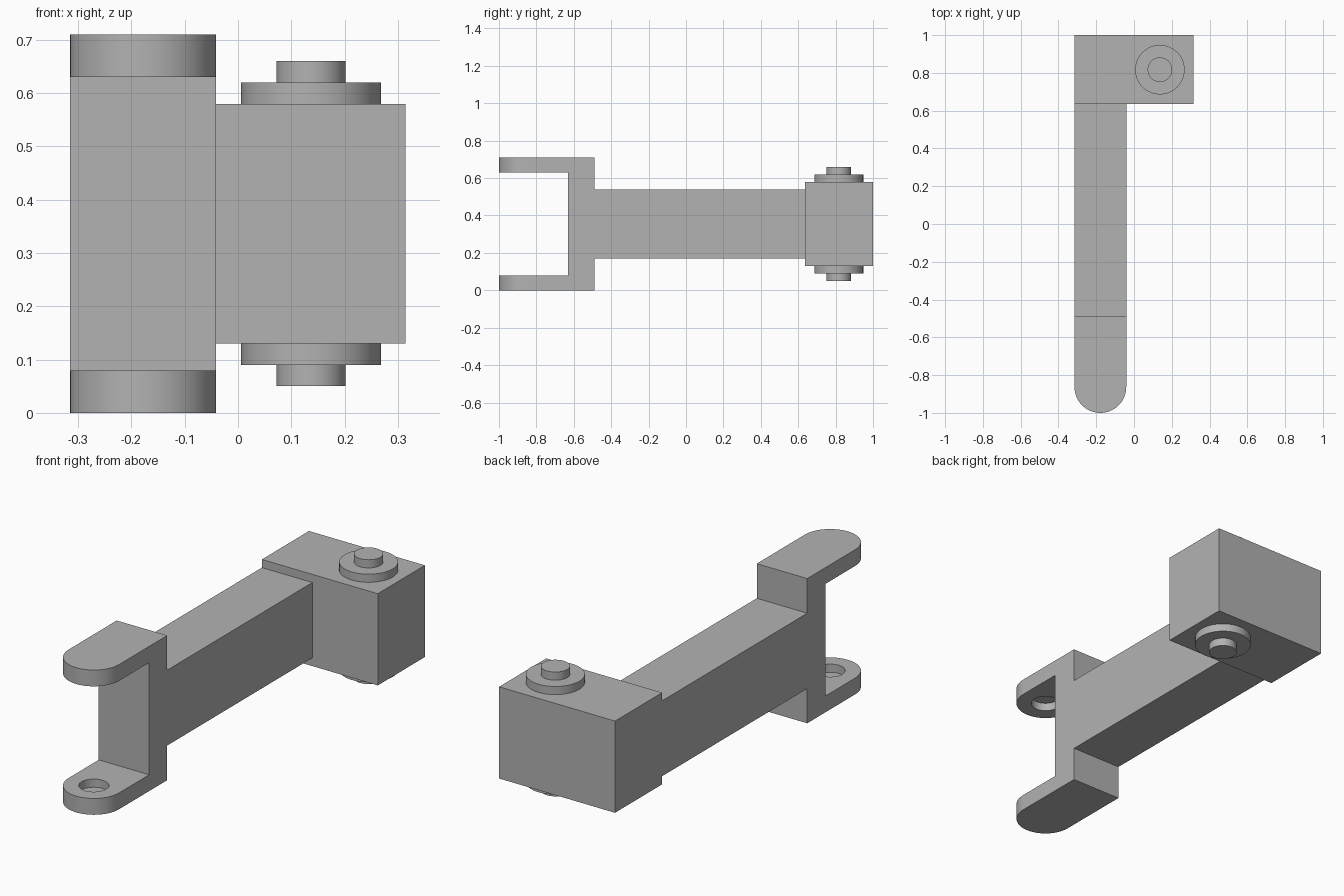
import bpy
import bmesh
import math

cube = bpy.data.objects.get("Cube")
if cube:
    bpy.data.objects.remove(cube, do_unlink=True)

grey = bpy.data.materials.new("plain grey")
grey.use_nodes = True
colour = (0.448, 0.448, 0.448, 1)
grey.diffuse_color = colour
grey.node_tree.nodes["Principled BSDF"].inputs["Base Color"].default_value = colour

# Shared dimensions
LEFT, RIGHT = -0.315, 0.314
ARM_RIGHT = -0.041
HEIGHT = 0.71
MID_Z = HEIGHT / 2 
EYE_X = (LEFT + ARM_RIGHT) / 2
EYE_R = (ARM_RIGHT - LEFT) / 2
EYE_Y = EYE_R - 1
PIN_X, PIN_Y, PIN_R = 0.137, 0.817, 0.065
PRONG = 0.08


def smooth(obj):
    bpy.ops.object.select_all(action="DESELECT")
    obj.select_set(True)
    bpy.context.view_layer.objects.active = obj
    bpy.ops.object.shade_smooth_by_angle(angle=math.radians(30))


def prism(name, outline, z0, z1):
    """Extrude an outline in the ground plane from z0 up to z1."""
    bm = bmesh.new()
    base = bm.faces.new([bm.verts.new((x, y, z0)) for x, y in outline])
    top = bmesh.ops.extrude_face_region(bm, geom=[base])["geom"]
    verts = [v for v in top if isinstance(v, bmesh.types.BMVert)]
    bmesh.ops.translate(bm, verts=verts, vec=(0, 0, z1 - z0))
    bmesh.ops.recalc_face_normals(bm, faces=bm.faces)
    mesh = bpy.data.meshes.new(name)
    bm.to_mesh(mesh)
    bm.free()
    mesh.materials.append(grey)
    obj = bpy.data.objects.new(name, mesh)
    bpy.context.collection.objects.link(obj)
    smooth(obj)
    return obj


def rectangle(x0, x1, y0, y1):
    return [(x0, y0), (x1, y0), (x1, y1), (x0, y1)]


def arc(x, y, r, start=0, sweep=2 * math.pi, steps=48, closed=True):
    count = steps if closed else steps + 1
    return [(x + r * math.cos(start + sweep * i / steps),
             y + r * math.sin(start + sweep * i / steps)) for i in range(count)]


# Main body: offset hinge block, long arm and fork crossbar
prism("hinge_block", rectangle(LEFT, RIGHT, 0.635, 1), 0.13, 0.58)
prism("arm", rectangle(LEFT, ARM_RIGHT, -0.49, 0.635), 0.17, 0.54)
prism("fork_crossbar", rectangle(LEFT, ARM_RIGHT, -0.63, -0.49), 0, HEIGHT)

# Rounded fork prongs, each with a blind socket on its inner face
tongue = arc(EYE_X, EYE_Y, EYE_R, math.pi, math.pi, 32, closed=False)
tongue += [(ARM_RIGHT, -0.63), (LEFT, -0.63)]
for name, z0, s0, s1 in (("lower_prong", 0, PRONG / 2, 2 * PRONG),
                         ("upper_prong", HEIGHT - PRONG,
                          HEIGHT - 2 * PRONG, HEIGHT - PRONG / 2)):
    prong = prism(name, tongue, z0, z0 + PRONG)
    cutter = prism(name + "_cutter", arc(EYE_X, EYE_Y, PIN_R + 0.002), s0, s1)
    cutter.hide_render = True
    cut = prong.modifiers.new("socket", "BOOLEAN")
    cut.operation = "DIFFERENCE"
    cut.solver = "EXACT"
    cut.object = cutter
    bpy.context.view_layer.objects.active = prong
    bpy.ops.object.modifier_apply(modifier=cut.name)
    bpy.data.objects.remove(cutter, do_unlink=True)
    smooth(prong)

# Collars and pins above and below the hinge block
for side, face, up in (("upper", 0.58, 1), ("lower", 0.13, -1)):
    for part, radius, a, b in (("collar", 0.131, 0, 0.04), ("pin", PIN_R, 0.04, 0.08)):
        z0, z1 = sorted((face + up * a, face + up * b))
        prism(side + "_" + part, arc(PIN_X, PIN_Y, radius), z0, z1)
